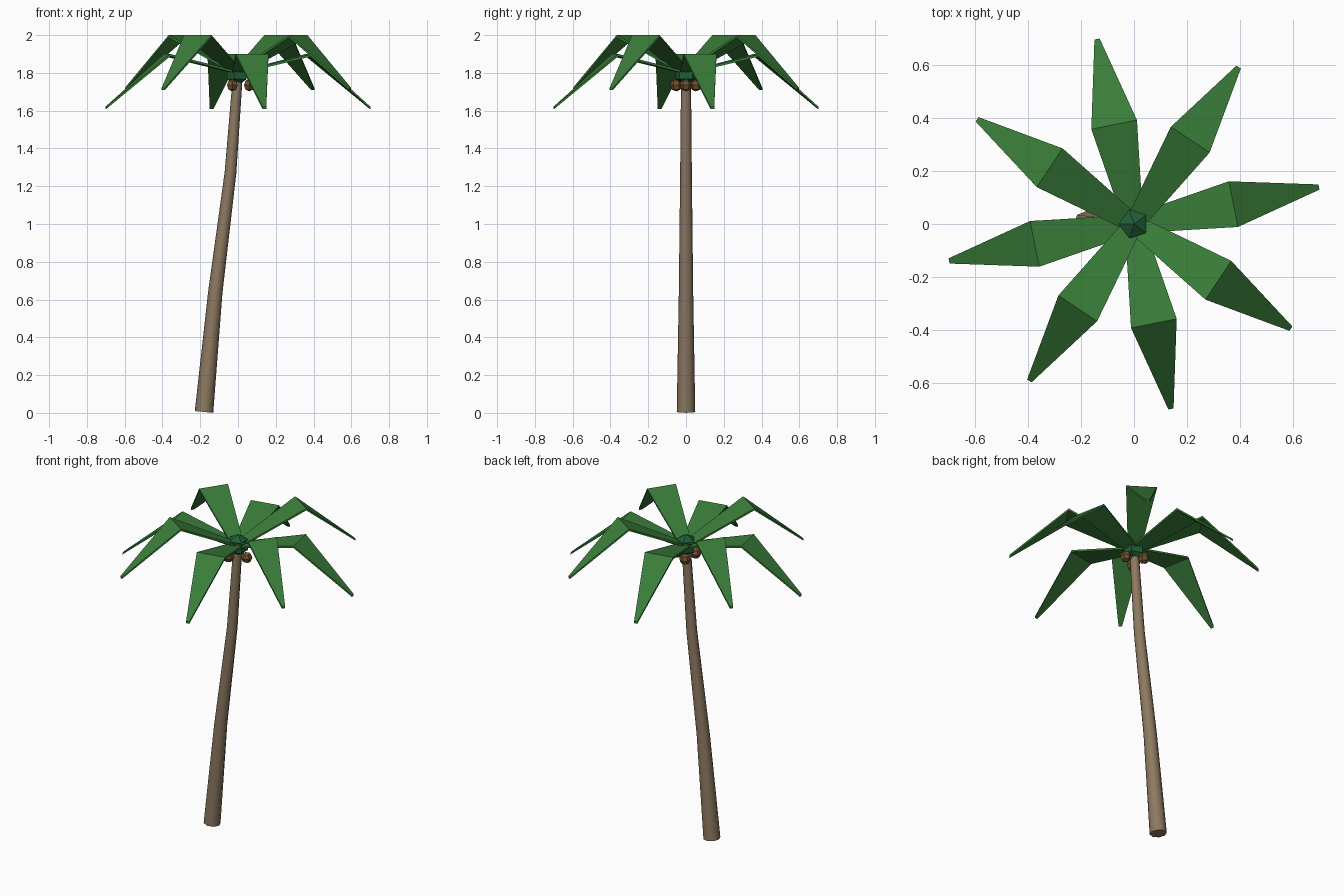
import bpy, bmesh, math
from mathutils import Vector, Matrix

if "Cube" in bpy.data.objects:
    bpy.data.objects.remove(bpy.data.objects["Cube"])


def material(name, rgb):
    m = bpy.data.materials.new(name)
    lin = [((c / 255 + 0.055) / 1.055) ** 2.4 for c in rgb]
    m.diffuse_color = (*lin, 1)
    m.use_nodes = True
    m.node_tree.nodes["Principled BSDF"].inputs["Base Color"].default_value = m.diffuse_color
    return m


BARK = material("bark brown", (141, 121, 97))
LEAF = material("leaf green", (58, 125, 58))
BUD = material("dark bud green", (32, 94, 54))
NUT = material("coconut brown", (112, 84, 46))


def make_object(name, bm, mat):
    bmesh.ops.recalc_face_normals(bm, faces=bm.faces[:])
    me = bpy.data.meshes.new(name)
    bm.to_mesh(me)
    bm.free()
    me.materials.append(mat)
    ob = bpy.data.objects.new(name, me)
    bpy.context.collection.objects.link(ob)
    return ob


# Trunk: tapering leaning tube; rings stand square to the path
def trunk(sides=8):
    path = [(-0.18, 0.005, 0.049), (-0.12, 0.64, 0.038),
            (-0.04, 1.27, 0.031), (0.0, 1.80, 0.026)]
    pts = [Vector((x, 0, z)) for x, z, r in path]
    bm = bmesh.new()
    rings = []
    for i, p in enumerate(pts):
        d = (pts[min(i + 1, 3)] - pts[max(i - 1, 0)]).normalized()
        side, fwd = Vector((d.z, 0, -d.x)), Vector((0, 1, 0))
        ring = []
        for k in range(sides):
            a = 2 * math.pi * k / sides
            ring.append(bm.verts.new(p + path[i][2] * (side * math.cos(a) + fwd * math.sin(a))))
        rings.append(ring)
    for lo, hi in zip(rings, rings[1:]):
        for k in range(sides):
            j = (k + 1) % sides
            f = bm.faces.new((lo[k], lo[j], hi[j], hi[k]))
            f.smooth = True
    bm.faces.new(rings[0])
    bm.faces.new(rings[-1])
    ob = make_object("trunk", bm, BARK)
    for e in ob.data.edges:  # crisp cap edges
        a, b = e.vertices
        if max(a, b) < sides or min(a, b) >= 3 * sides:
            e.use_edge_sharp = True


trunk()


# Fronds: folded tapering blade; alternate ones rise higher
def frond(index):
    lift = 0.1 * (index % 2)
    t = 0.006  # half thickness
    sections = [(0.0, 0.035, 1.80), (0.383, 0.088, 1.894 + lift), (0.713, 0.010, 1.615 + lift)]
    bm = bmesh.new()
    loops = []
    for r, w, z in sections:
        loops.append([bm.verts.new((r, y, z + dz))
                      for y, dz in ((-w, -t), (w, -t), (w, t), (-w, t))])
    for a, b in zip(loops, loops[1:]):
        for k in range(4):
            j = (k + 1) % 4
            bm.faces.new((a[k], a[j], b[j], b[k]))
    bm.faces.new(loops[0])
    bm.faces.new(loops[-1])
    turn = Matrix.Rotation(math.radians(11.3 + 45 * index), 4, 'Z')
    bmesh.ops.transform(bm, matrix=turn, verts=bm.verts[:])
    make_object(f"frond_{index + 1}", bm, LEAF)


for i in range(8):
    frond(i)


def ball(name, centre, radius, segs, rings, mat, turn=0.0):
    bm = bmesh.new()
    m = Matrix.Translation(centre) @ Matrix.Rotation(turn, 4, 'Z')
    bmesh.ops.create_uvsphere(bm, u_segments=segs, v_segments=rings, radius=radius, matrix=m)
    make_object(name, bm, mat)


# Five-sided crown bud where the fronds meet
ball("crown_bud", (0, 0, 1.80), 0.066, 5, 3, BUD, math.radians(90))

# Three coconuts under the crown
for i in range(3):
    a = math.radians(120 * i)
    ball(f"coconut_{i + 1}", (0.06 * math.cos(a), 0.06 * math.sin(a), 1.735), 0.033, 6, 4, NUT, a)
